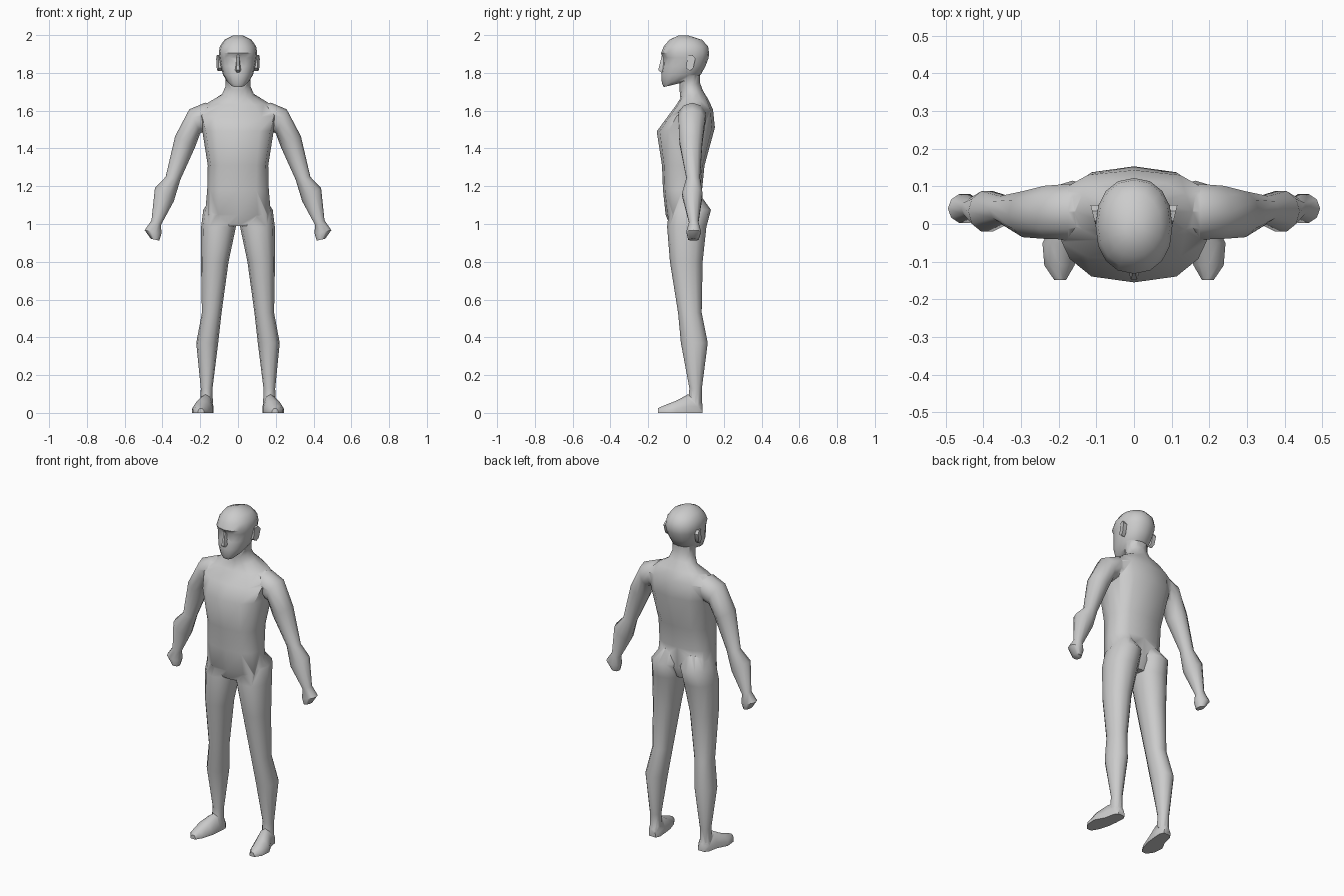
import bpy, bmesh, math
from mathutils import Vector

skin = bpy.data.materials.new("plain grey")
skin.diffuse_color = (0.6, 0.6, 0.6, 1)


def loft(name, rings):
    """Closed skin through rings that all have the same number of points."""
    bm = bmesh.new()
    vs = [[bm.verts.new(p) for p in r] for r in rings]
    n = len(rings[0])
    for a, b in zip(vs, vs[1:]):
        for i in range(n):
            j = (i + 1) % n
            bm.faces.new((a[i], a[j], b[j], b[i]))
    bm.faces.new(vs[0][::-1])
    bm.faces.new(vs[-1])
    bmesh.ops.recalc_face_normals(bm, faces=bm.faces)
    me = bpy.data.meshes.new(name)
    bm.to_mesh(me)
    bm.free()
    me.materials.append(skin)
    ob = bpy.data.objects.new(name, me)
    bpy.context.collection.objects.link(ob)
    return ob


def spow(v, p):
    return math.copysign(abs(v) ** p, v)


def level(z, cx, hw, yf, yb, p=1.0, n=12, tilt=0.0):
    """Horizontal ring: centre x, half width, front y, back y, squareness."""
    ring = []
    for i in range(n):
        a = 2 * math.pi * i / n
        s = spow(math.sin(a), p)
        ring.append(Vector((cx + hw * spow(math.cos(a), p),
                            (yf + yb) / 2 + (yb - yf) / 2 * s, z + tilt * s)))
    return ring


def limb_ring(upper, lower, yf, yb, n=10):
    """Ring across a limb between two (x, z) edge points."""
    u, l = Vector(upper), Vector(lower)
    c, h = (u + l) / 2, (u - l) / 2
    ring = []
    for i in range(n):
        a = 2 * math.pi * i / n
        x, z = c + h * math.cos(a)
        ring.append(Vector((x, (yf + yb) / 2 + (yb - yf) / 2 * math.sin(a), z)))
    return ring


def flip(rings, s):
    return [[Vector((p.x * s, p.y, p.z)) for p in r] for r in rings]


# torso and neck
body = loft("body", [level(z, 0, hw, yf, yb, p, tilt=t) for z, hw, yf, yb, p, t in [
    (0.99, 0.10, -0.085, 0.06, 0.8, 0),
    (1.05, 0.175, -0.108, 0.085, 0.75, 0),
    (1.18, 0.163, -0.122, 0.085, 0.75, 0),
    (1.31, 0.160, -0.127, 0.098, 0.7, 0),
    (1.50, 0.190, -0.155, 0.153, 0.75, 0.01),
    (1.585, 0.215, -0.100, 0.143, 0.8, 0.02),
    (1.645, 0.155, -0.052, 0.118, 0.85, 0.015),
    (1.685, 0.085, -0.030, 0.090, 1, 0.02),
    (1.73, 0.066, -0.034, 0.073, 1, 0.02),
    (1.82, 0.066, -0.034, 0.073, 1, 0)]])
parts = []

# head, with the brow, eye and jaw levels
head = [level(z, 0, hw, yf, yb, p, 16, t) for z, hw, yf, yb, p, t in [
    (1.735, 0.035, -0.117, -0.035, 0.85, 0.01),
    (1.755, 0.058, -0.128, 0.040, 0.9, 0.01),
    (1.79, 0.080, -0.130, 0.078, 0.9, 0),
    (1.835, 0.091, -0.124, 0.103, 0.9, 0),
    (1.88, 0.099, -0.122, 0.120, 0.9, 0),
    (1.905, 0.102, -0.132, 0.122, 0.9, 0),
    (1.94, 0.096, -0.118, 0.117, 0.95, 0),
    (1.975, 0.072, -0.088, 0.085, 1, 0),
    (1.998, 0.025, -0.040, 0.012, 1, 0)]]
for i in (11, 13):
    head[4][i].y += 0.012          # eye sockets
parts.append(loft("head", head))

# nose
parts.append(loft("nose", [
    [Vector((-w, -0.105, z)), Vector((w, -0.105, z)), Vector((w * 0.4, y, z)),
     Vector((-w * 0.4, y, z))]
    for z, w, y in [(1.803, 0.016, -0.132), (1.815, 0.021, -0.147),
                    (1.85, 0.014, -0.138), (1.895, 0.010, -0.128)]]))

for s, side in ((1, "left"), (-1, "right")):
    # arm with fist: upper edge, lower edge, front y, back y
    arm = [limb_ring(*r) for r in [
        ((0.10, 1.64), (0.10, 1.48), -0.02, 0.10),
        ((0.175, 1.642), (0.18, 1.49), -0.045, 0.11),
        ((0.258, 1.607), (0.20, 1.48), -0.043, 0.105),
        ((0.333, 1.465), (0.228, 1.405), -0.038, 0.09),
        ((0.383, 1.25), (0.305, 1.235), 0.000, 0.076),
        ((0.440, 1.19), (0.340, 1.12), -0.023, 0.09),
        ((0.458, 1.02), (0.408, 0.995), 0.015, 0.067),
        ((0.494, 0.967), (0.405, 0.95), 0.000, 0.082),
        ((0.462, 0.922), (0.417, 0.912), 0.010, 0.068)]]
    parts.append(loft(side + "_arm", flip(arm, s)))

    # leg with buttock
    leg = [level(*r) for r in [
        (1.15, 0.085, 0.050, -0.07, 0.078),
        (1.075, 0.095, 0.089, -0.09, 0.132, 0.9),
        (0.985, 0.103, 0.092, -0.10, 0.108, 0.9),
        (0.80, 0.123, 0.073, -0.085, 0.088, 0.9),
        (0.53, 0.139, 0.052, -0.042, 0.083, 0.9),
        (0.37, 0.163, 0.058, -0.027, 0.115, 0.95),
        (0.13, 0.166, 0.031, 0.018, 0.084),
        (0.05, 0.166, 0.033, 0.010, 0.084)]]
    parts.append(loft(side + "_leg", flip(leg, s)))

    # foot, from heel to toe: y, centre x, half width, height
    foot = []
    for y, cx, w, h in [(0.088, 0.163, 0.022, 0.045), (0.065, 0.165, 0.036, 0.09),
                        (0.01, 0.172, 0.040, 0.098), (-0.05, 0.191, 0.052, 0.065),
                        (-0.11, 0.198, 0.040, 0.042), (-0.148, 0.196, 0.016, 0.025)]:
        foot.append([Vector((cx + w * u, y, h * v)) for u, v in
                     [(-1, 0), (1, 0), (1, 0.35), (0.6, 0.85), (0, 1),
                      (-0.6, 0.85), (-1, 0.35)]])
    parts.append(loft(side + "_foot", flip(foot, s)))

    # ear, flaring outwards to the back
    ear = [[Vector((x + 0.25 * (y - 0.02), y, z)) for y, z in
            [(0.0, 1.825), (0.02, 1.81), (0.038, 1.825), (0.05, 1.875),
             (0.035, 1.895), (0.008, 1.89)]] for x in (0.085, 0.108)]
    parts.append(loft(side + "_ear", flip(ear, s)))

# weld every part into one skin
bpy.context.view_layer.objects.active = body
for ob in parts:
    mod = body.modifiers.new("weld", 'BOOLEAN')
    mod.operation = 'UNION'
    mod.solver = 'EXACT'
    mod.object = ob
    bpy.ops.object.modifier_apply(modifier=mod.name)
    bpy.data.objects.remove(ob)

bpy.ops.object.select_all(action='DESELECT')
body.select_set(True)
bpy.ops.object.shade_smooth_by_angle(angle=math.radians(50))
